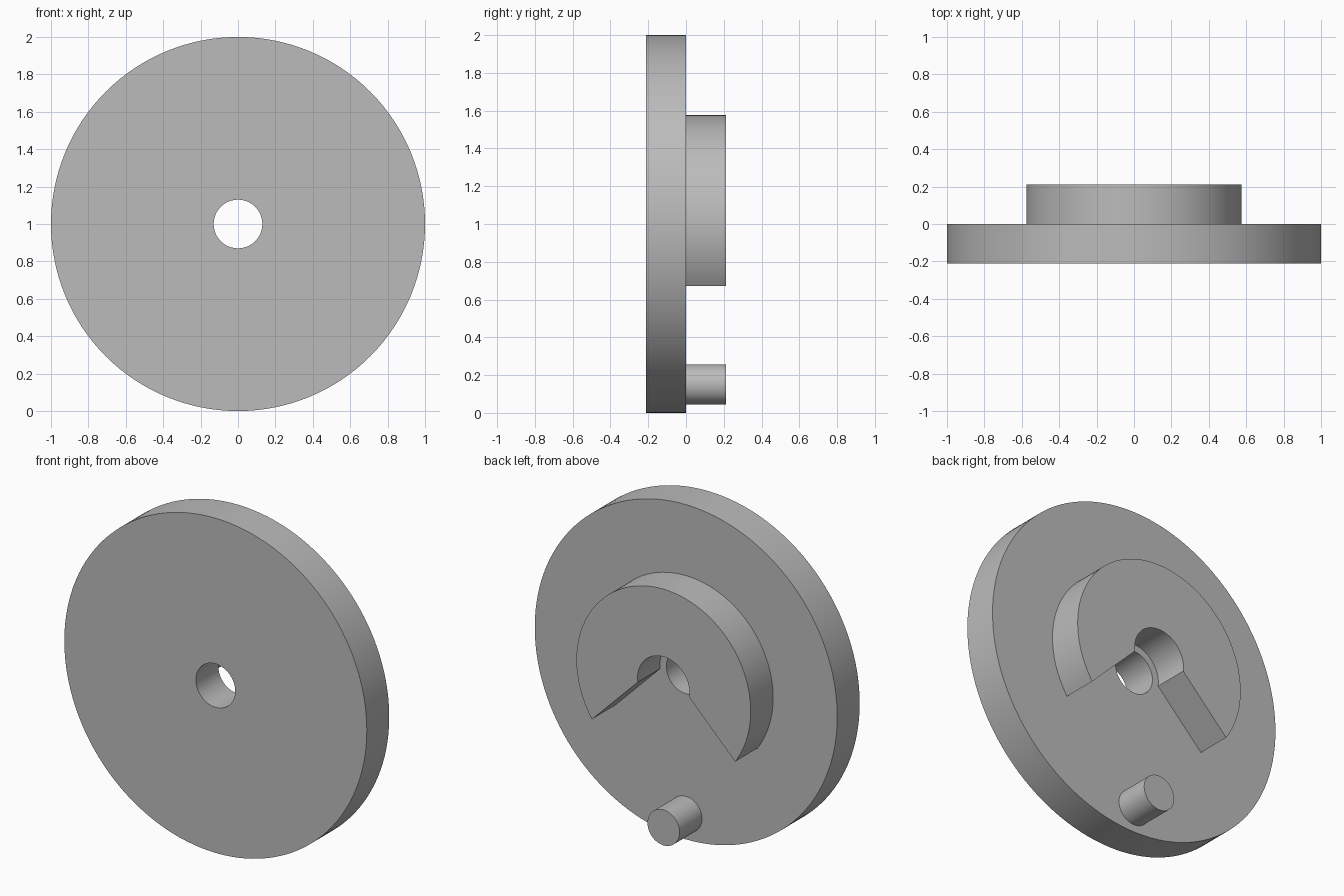
import bpy
import bmesh
from math import sin, cos, asin, pi, radians, sqrt
from mathutils import Vector

cube = bpy.data.objects.get("Cube")
if cube:
    bpy.data.objects.remove(cube, do_unlink=True)

DEPTH = 0.212        # thickness of the plate and of the raised parts
CENTRE = 1.0         # height of the wheel axis
NOTCH = 0.145        # half width of the 45 degree notch at axis height

grey = bpy.data.materials.new("plain_grey")
grey.use_nodes = True
grey.diffuse_color = (0.5, 0.5, 0.5, 1)
grey.node_tree.nodes["Principled BSDF"].inputs["Base Color"].default_value = (0.5, 0.5, 0.5, 1)


def arc(radius, start, end, steps, centre_z):
    """Points on an upright arc in the plane y = 0."""
    angles = [start + (end - start) * i / steps for i in range(steps + 1)]
    return [Vector((radius * cos(a), 0, centre_z + radius * sin(a))) for a in angles]


def finish(name, bm, y):
    """Extrude the flat outline backwards from y and make the object."""
    flat = bm.faces[:]
    result = bmesh.ops.extrude_face_region(bm, geom=flat, use_keep_orig=True)
    moved = [v for v in result["geom"] if isinstance(v, bmesh.types.BMVert)]
    bmesh.ops.translate(bm, verts=moved, vec=(0, DEPTH, 0))
    bmesh.ops.translate(bm, verts=bm.verts, vec=(0, y, 0))
    bmesh.ops.recalc_face_normals(bm, faces=bm.faces)
    mesh = bpy.data.meshes.new(name)
    bm.to_mesh(mesh)
    bm.free()
    mesh.materials.append(grey)
    obj = bpy.data.objects.new(name, mesh)
    bpy.context.collection.objects.link(obj)
    bpy.ops.object.select_all(action="DESELECT")
    obj.select_set(True)
    bpy.context.view_layer.objects.active = obj
    bpy.ops.object.shade_smooth_by_angle(angle=radians(30))


def ring(name, inner, outer, y):
    """Band between two arcs with matching point counts."""
    bm = bmesh.new()
    rows = [[bm.verts.new(p) for p in line] for line in (inner, outer)]
    for i in range(len(inner) - 1):
        bm.faces.new((rows[0][i], rows[0][i + 1], rows[1][i + 1], rows[1][i]))
    bmesh.ops.remove_doubles(bm, verts=bm.verts, dist=1e-5)
    finish(name, bm, y)


def notched_arc(radius, steps):
    """Arc over the top, ending where it meets the sloping notch walls."""
    start = asin(NOTCH / (radius * sqrt(2))) - pi / 4
    return arc(radius, start, pi - start, steps, CENTRE)


# Round plate with the axle hole
ring("plate", arc(0.13, 0, 2 * pi, 128, CENTRE), arc(1.0, 0, 2 * pi, 128, CENTRE), -DEPTH)

# Raised cam with a wider bore and a wedge notch at the bottom
ring("cam", notched_arc(0.172, 96), notched_arc(0.576, 96), 0)

# Crank pin near the rim
pin = bmesh.new()
pin.faces.new([pin.verts.new(p) for p in arc(0.106, 0, 2 * pi, 64, 0.151)[:-1]])
finish("crank_pin", pin, 0)
